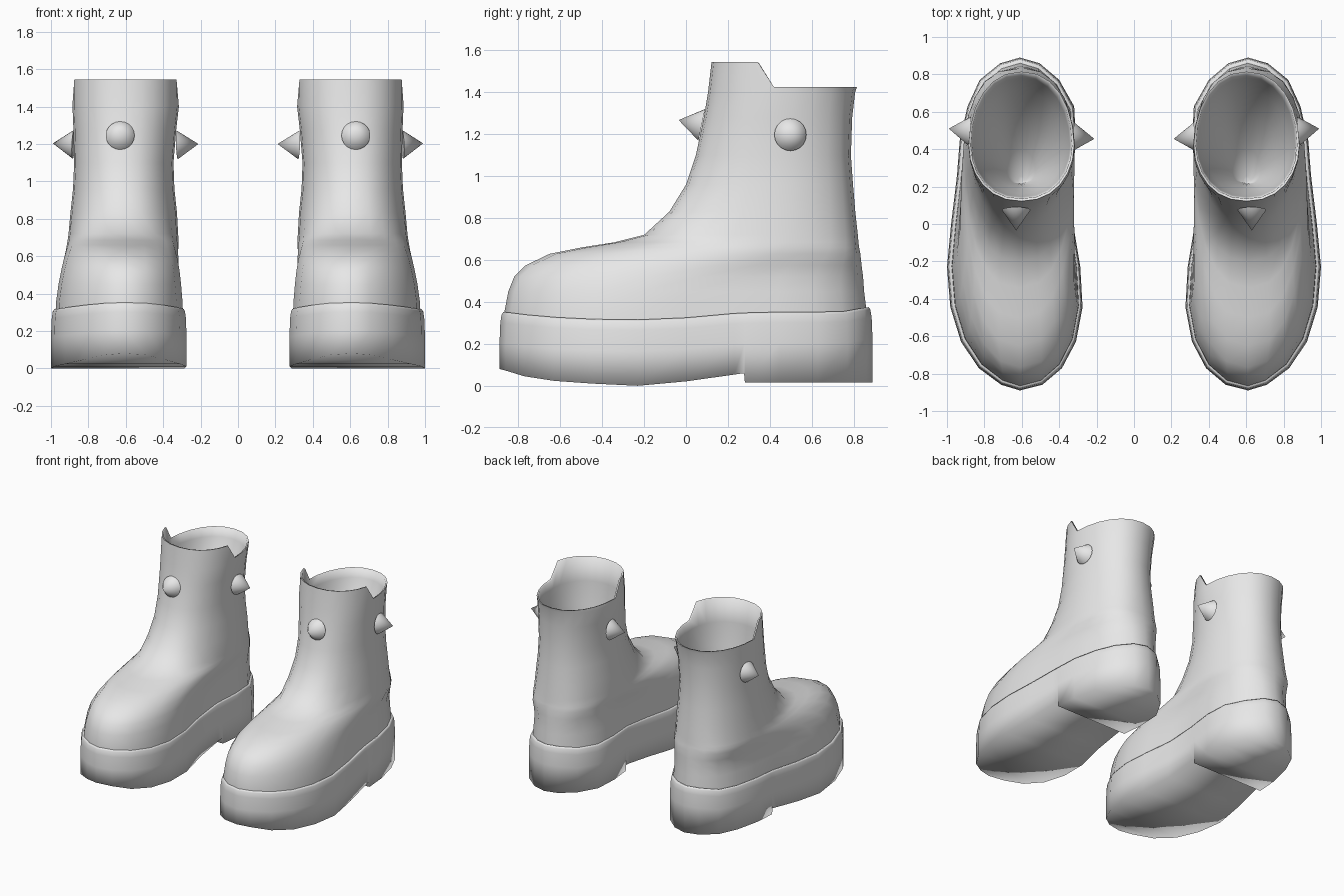
import bpy, bmesh, math
from mathutils import Vector

cube = bpy.data.objects.get("Cube")
if cube:
    bpy.data.objects.remove(cube, do_unlink=True)

grey = bpy.data.materials.new("plain_grey")
grey.use_nodes = True
COL = (0.8, 0.8, 0.8, 1.0)
grey.diffuse_color = COL
grey.node_tree.nodes["Principled BSDF"].inputs["Base Color"].default_value = COL

# Footprint widths at 15 degree steps from toe tip to heel back
HALF = 12
N = HALF * 2
LENGTH = 0.89
OUTER = [.61, .71, .83, .925, .982, 1.0, .978, .95, .932, .89, .825, .715, .61]
INNER = [.61, .49, .385, .31, .275, .287, .325, .332, .31, .32, .40, .505, .61]


def lerp(a, b, t):
    return a + (b - a) * t


def table(points, y):
    """Linear interpolation through (y, value) points."""
    if y <= points[0][0]:
        return points[0][1]
    for (y0, v0), (y1, v1) in zip(points, points[1:]):
        if y <= y1:
            return lerp(v0, v1, (y - y0) / (y1 - y0))
    return points[-1][1]


def footprint():
    """Closed sole outline: outer side toe to heel, then inner side back."""
    ring = []
    for i in range(N):
        j = i if i <= HALF else N - i
        x = OUTER[j] if i <= HALF else INNER[j]
        ring.append((x, -LENGTH * math.cos(math.pi * j / HALF)))
    return ring


def section(yf, yb, xin, xout, k, yc, power):
    """Outline inside a box, blended from footprint (k=0) to egg shape (k=1)."""
    ring = []
    for i, (fx, fy) in enumerate(footprint()):
        px = xin + (fx - 0.275) / 0.725 * (xout - xin)
        py = lerp(yf, yb, (fy / LENGTH + 1) / 2)
        a = 2 * math.pi * i / N
        s, c = math.sin(a), math.cos(a)
        ex = (xin + xout) / 2 + math.copysign(abs(s) ** power, s) * (xout - xin) / 2
        ey = yc - c * ((yc - yf) if c > 0 else (yb - yc))
        ring.append((lerp(px, ex, k), lerp(py, ey, k)))
    return ring


def finish(bm, name, angle):
    bmesh.ops.recalc_face_normals(bm, faces=bm.faces)
    mesh = bpy.data.meshes.new(name)
    bm.to_mesh(mesh)
    bm.free()
    mesh.materials.append(grey)
    ob = bpy.data.objects.new(name, mesh)
    bpy.context.collection.objects.link(ob)
    bpy.ops.object.select_all(action='DESELECT')
    ob.select_set(True)
    bpy.context.view_layer.objects.active = ob
    bpy.ops.object.shade_smooth_by_angle(angle=math.radians(angle))


def strip_cap(bm, ring):
    """Close a footprint ring with strips running across it."""
    n = len(ring)
    for i in range(n // 2):
        f = [ring[i], ring[i + 1], ring[(n - i - 1) % n], ring[(n - i) % n]]
        f = list(dict.fromkeys(f))
        if len(f) > 2:
            bm.faces.new(f)


def loft(name, rings, side, angle, strips=False):
    bm = bmesh.new()
    loops = [[bm.verts.new((side * x, y, z)) for x, y, z in r] for r in rings]
    for a, b in zip(loops, loops[1:]):
        for i in range(len(a)):
            j = (i + 1) % len(a)
            bm.faces.new((a[i], a[j], b[j], b[i]))
    for end in (loops[0], loops[-1]):
        if strips:
            strip_cap(bm, end)
        else:
            bm.faces.new(end)
    finish(bm, name, angle)


# Upper: z, front y, back y, inner x, outer x, egg blend, widest y, fullness
UPPER = [
    (.29, -.868, .863, .294, .976, 0, 0, 1),
    (.36, -.865, .861, .297, .972, 0, 0, 1),
    (.45, -.848, .85, .303, .96, .05, .3, .65),
    (.52, -.82, .845, .308, .947, .15, .3, .65),
    (.575, -.765, .838, .31, .936, .4, .33, .65),
    (.63, -.65, .832, .312, .924, .8, .35, .7),
    (.66, -.50, .826, .315, .916, .95, .36, .74),
    (.685, -.34, .823, .318, .911, 1, .37, .78),
    (.72, -.20, .82, .32, .906, 1, .38, .82),
    (.83, -.08, .808, .326, .896, 1, .4, .86),
    (.96, 0, .797, .34, .882, 1, .41, .9),
    (1.1, .047, .787, .345, .876, 1, .41, .9),
    (1.28, .085, .793, .33, .88, 1, .41, .9),
    (1.40, .105, .807, .316, .885, 1, .415, .9),
]


def build_upper(name, side):
    rings = [[(x, y, r[0]) for x, y in section(*r[1:])] for r in UPPER]
    # Raised front flap on the collar
    rim = [(x, y, 1.545 if y < .38 else 1.425)
           for x, y in section(.122, .815, .32, .884, 1, .42, .9)]
    rings.append(rim)

    # Lining: a funnel with a steep front and a sloping back
    def inset(s, cy, z=None):
        return [(lerp(.603, x, s), lerp(cy, y, s), zz - .004 if z is None else z)
                for x, y, zz in rim]
    rings += [inset(.96, .46), inset(.92, .4, 1.36), inset(.8, .32, 1.2),
              inset(.56, .27, 1.0), inset(.27, .24, .82), inset(.06, .22, .74)]
    loft(name, rings, side, 75)


# Sole: heights of its top edge and underside along the foot
TOP = [(-.88, .352), (-.7, .33), (-.45, .318), (-.2, .315), (0, .325),
       (.25, .347), (.4, .352), (.75, .352), (.88, .375)]
BOTTOM = [(-.885, .08), (-.77, .045), (-.62, .022), (-.44, .01), (-.23, 0),
          (-.08, .01), (.1, .035), (.277, .06), (.281, .015), (.9, .015)]


def build_sole(name, side):
    # Two extra points on each side make the step at the heel
    pts = footprint()
    outline = (pts[:8] + [(.945, .277), (.945, .281)] + pts[8:17]
               + [(.327, .281), (.327, .277)] + pts[17:])

    def ring(scale, heights, dz):
        return [(lerp(.62, x, scale), y * lerp(.55, 1 - .0 * scale, 1) if scale == 1
                 else y * (.55 + .45 * scale), table(heights, y) + dz)
                for x, y in outline]
    rings = [ring(1, BOTTOM, 0), ring(1, TOP, -.15), ring(.99, TOP, -.05),
             ring(.975, TOP, -.012), ring(.955, TOP, 0), ring(.88, TOP, -.01)]
    loft(name, rings, side, 130, strips=True)


def build_spike(name, base, tip, radius, side):
    base, tip = Vector(base), Vector(tip)
    base.x *= side
    tip.x *= side
    axis = tip - base
    bm = bmesh.new()
    bmesh.ops.create_cone(bm, cap_ends=True, segments=20, radius1=radius,
                          radius2=0, depth=axis.length)
    rot = axis.to_track_quat('Z', 'Y')
    mid = (base + tip) / 2
    for v in bm.verts:
        v.co = rot @ v.co + mid
    finish(bm, name, 60)


# Spikes round the collar: base, tip
SPIKES = {
    "front_spike": ((.63, .075, 1.245), (.63, -.035, 1.268)),
    "outer_spike": ((.88, .498, 1.198), (.99, .51, 1.203)),
    "inner_spike": ((.325, .465, 1.195), (.212, .455, 1.2)),
}

for label, side in (("left", 1), ("right", -1)):
    build_upper(label + "_boot_upper", side)
    build_sole(label + "_sole", side)
    for part, (base, tip) in SPIKES.items():
        build_spike(label + "_" + part, base, tip, .077, side)
